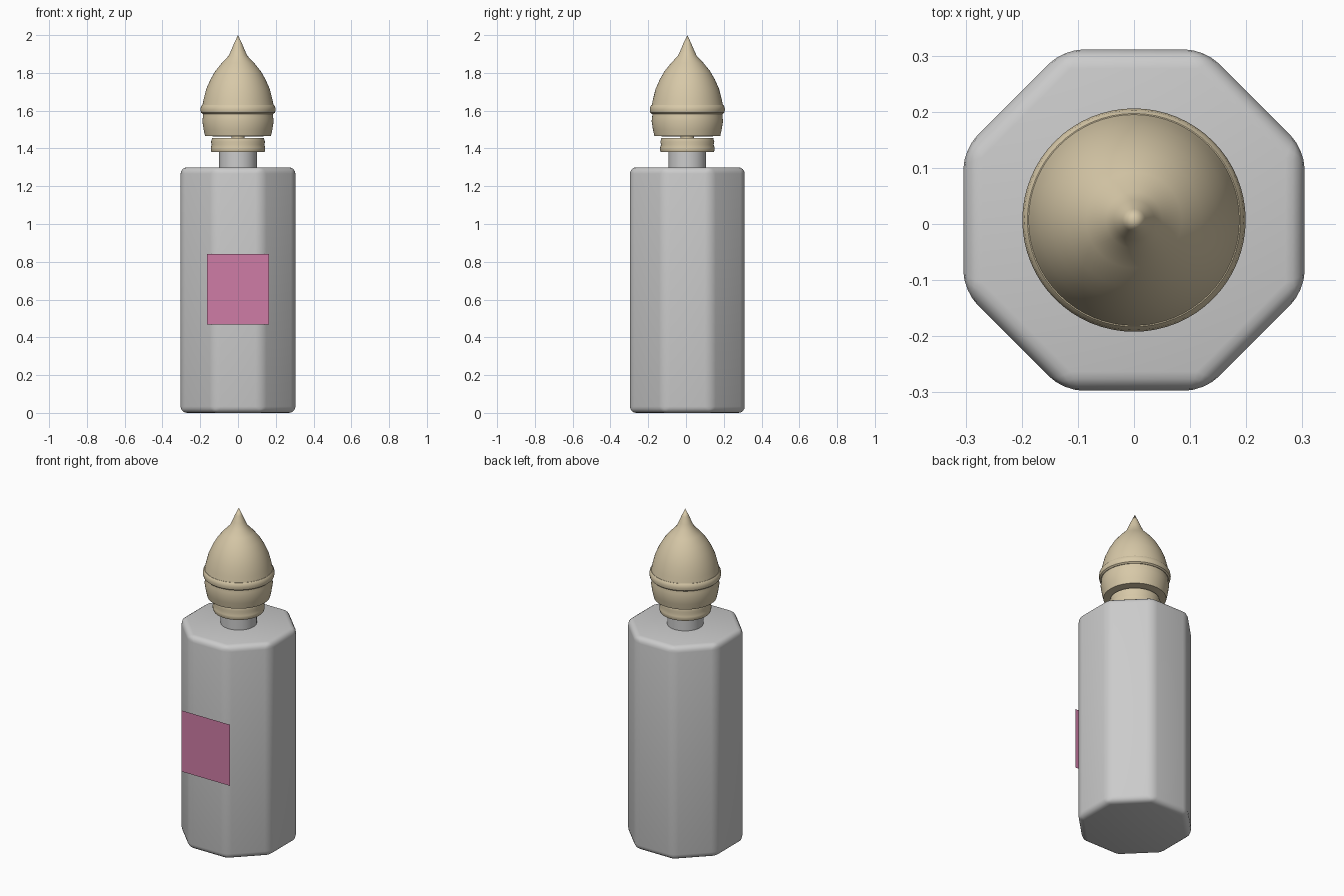
import bpy, bmesh, math

if "Cube" in bpy.data.objects:
    bpy.data.objects.remove(bpy.data.objects["Cube"])

CY = 0.007  # bottle axis sits slightly behind the label plane


def material(name, rgb):
    m = bpy.data.materials.new(name)
    m.diffuse_color = (*rgb, 1)
    m.use_nodes = True
    m.node_tree.nodes["Principled BSDF"].inputs["Base Color"].default_value = m.diffuse_color
    return m


def add_object(name, bm, mat=None):
    mesh = bpy.data.meshes.new(name)
    bm.to_mesh(mesh)
    bm.free()
    ob = bpy.data.objects.new(name, mesh)
    bpy.context.collection.objects.link(ob)
    ob.location.y = CY
    if mat:
        mesh.materials.append(mat)
    return ob


def smooth(ob, angle=35):
    bpy.ops.object.select_all(action='DESELECT')
    bpy.context.view_layer.objects.active = ob
    ob.select_set(True)
    bpy.ops.object.shade_smooth_by_angle(angle=math.radians(angle))


def lathe(name, profile, mat=None, steps=64):
    bm = bmesh.new()
    verts = [bm.verts.new((r, 0, z)) for r, z in profile]
    edges = [bm.edges.new(p) for p in zip(verts, verts[1:])]
    bmesh.ops.spin(bm, geom=verts + edges, cent=(0, 0, 0), axis=(0, 0, 1),
                   angle=2 * math.pi, steps=steps)
    bmesh.ops.remove_doubles(bm, verts=bm.verts, dist=1e-5)
    bmesh.ops.recalc_face_normals(bm, faces=bm.faces)
    ob = add_object(name, bm, mat)
    smooth(ob)
    return ob


gold = material("gold", (0.68, 0.58, 0.39))
pink = material("pink", (0.62, 0.2, 0.38))

# Octagonal glass body with rounded edges
bm = bmesh.new()
ring = []
for i in range(8):
    a = math.radians(22.5 + 45 * i)
    r = 0.304 / math.cos(math.radians(22.5))
    ring.append(bm.verts.new((r * math.cos(a), r * math.sin(a), 0)))
base = bm.faces.new(ring)
top = bmesh.ops.extrude_face_region(bm, geom=[base], use_keep_orig=True)
for v in top["geom"]:
    if isinstance(v, bmesh.types.BMVert):
        v.co.z = 1.30
bmesh.ops.recalc_face_normals(bm, faces=bm.faces)
bmesh.ops.bevel(bm, geom=bm.edges[:], offset=0.034, segments=4,
                profile=0.5, affect='EDGES')
smooth(add_object("bottle_body", bm))

# Neck
lathe("bottle_neck", [(0, 1.28), (0.1, 1.28), (0.1, 1.40), (0, 1.40)])

# Collar around the neck
lathe("neck_collar", [(0, 1.38), (0.14, 1.38), (0.144, 1.392), (0.144, 1.405),
                      (0.139, 1.42), (0.143, 1.435), (0.137, 1.455),
                      (0, 1.455)], gold)

# Stopper stem bridging collar and cap
lathe("stopper_stem", [(0, 1.45), (0.035, 1.45), (0.035, 1.48), (0, 1.48)], gold)

# Lower bowl of the stopper
lathe("stopper_base", [(0, 1.463), (0.174, 1.465), (0.182, 1.50),
                       (0.189, 1.545), (0.186, 1.565), (0.184, 1.60),
                       (0, 1.60)], gold)

# Rounded band
lathe("stopper_band", [(0, 1.583), (0.188, 1.583), (0.196, 1.59), (0.199, 1.606),
                       (0.196, 1.622), (0.19, 1.63), (0, 1.63)], gold)

# Pointed teardrop top
lathe("stopper_top", [(0, 1.62), (0.19, 1.62), (0.182, 1.66), (0.168, 1.715),
                      (0.146, 1.765), (0.12, 1.81), (0.085, 1.853),
                      (0.05, 1.89), (0.036, 1.92), (0.02, 1.958), (0, 2.0)], gold)

# Flat front label
bm = bmesh.new()
bm.faces.new([bm.verts.new((x, -0.31 - CY, z)) for x, z in
              ((-0.163, 0.467), (0.163, 0.467), (0.163, 0.84), (-0.163, 0.84))])
add_object("label", bm, pink)
